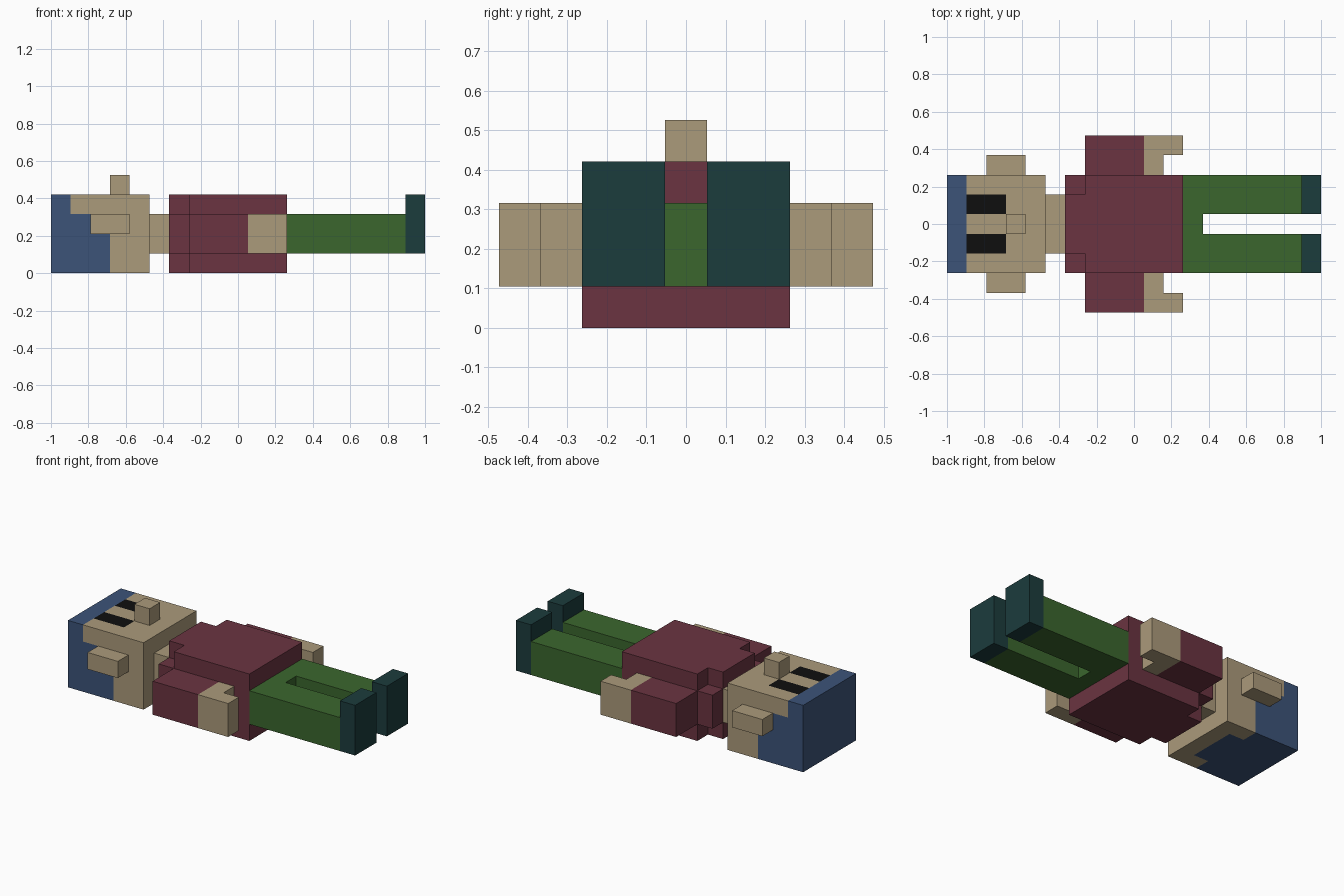
import bpy, bmesh, math

if "Cube" in bpy.data.objects:
    bpy.data.objects.remove(bpy.data.objects["Cube"])

U = 2 / 19                      # one block of the grid
ORIGIN = (-9.5, -4.5, 0)        # grid corner, in blocks


def material(name, rgb):
    m = bpy.data.materials.new(name)
    m.diffuse_color = [(c / 255) ** 2.2 for c in rgb] + [1]
    m.use_nodes = True
    m.node_tree.nodes["Principled BSDF"].inputs["Base Color"].default_value = m.diffuse_color
    return m


SKIN = material("skin", (170, 153, 122))
HAIR = material("hair_blue", (62, 84, 120))
SHIRT = material("shirt_red", (106, 55, 67))
GREEN = material("trouser_green", (61, 102, 49))
SHOE = material("shoe_teal", (33, 62, 63))
BLACK = material("eye_black", (22, 22, 22))


def cells(boxes, mirror=False):
    """Grid cells covered by boxes (x0, x1, y0, y1, z0, z1), in blocks."""
    out = set()
    for x0, x1, y0, y1, z0, z1 in boxes:
        for x in range(x0, x1):
            for y in range(y0, y1):
                for z in range(z0, z1):
                    out.add((x, y, z))
                    if mirror:
                        out.add((x, 8 - y, z))
    return out


def blocks(name, filled, mat):
    """Closed outer skin of a set of cells, merged into large flat faces."""
    bm = bmesh.new()
    for c in filled:
        for axis in range(3):
            for side in (0, 1):
                n = list(c)
                n[axis] += 2 * side - 1
                if tuple(n) in filled:
                    continue
                a, b = (axis + 1) % 3, (axis + 2) % 3
                loop = []
                for da, db in ((0, 0), (1, 0), (1, 1), (0, 1)):
                    p = list(c)
                    p[axis] += side
                    p[a] += da
                    p[b] += db
                    loop.append(bm.verts.new([(p[i] + ORIGIN[i]) * U for i in range(3)]))
                bm.faces.new(loop if side else loop[::-1])
    bmesh.ops.remove_doubles(bm, verts=bm.verts, dist=U * 0.01)
    bmesh.ops.dissolve_limit(bm, angle_limit=math.radians(1), verts=bm.verts, edges=bm.edges)
    me = bpy.data.meshes.new(name)
    bm.to_mesh(me)
    bm.free()
    me.materials.append(mat)
    ob = bpy.data.objects.new(name, me)
    bpy.context.collection.objects.link(ob)
    return ob


# Head: one block split into hair, eyes and skin
head = cells([(0, 5, 2, 7, 0, 4)])
hair = cells([(0, 1, 2, 7, 0, 4), (1, 2, 2, 7, 0, 3), (2, 3, 2, 7, 0, 2), (3, 4, 3, 6, 0, 1)])
eyes = cells([(1, 3, 5, 6, 3, 4)], mirror=True)
blocks("hair", hair, HAIR)
blocks("eyes", eyes, BLACK)
blocks("face", head - hair - eyes, SKIN)
blocks("nose", cells([(3, 4, 4, 5, 4, 5)]), SKIN)
blocks("neck", cells([(5, 6, 3, 6, 1, 3)]), SKIN)

# Torso with stepped shoulders
blocks("torso", cells([(7, 12, 2, 7, 0, 4), (6, 7, 3, 6, 0, 4), (6, 7, 2, 7, 1, 3)]), SHIRT)

# Trousers: hips joining two legs
blocks("trousers", cells([(12, 13, 2, 7, 1, 3), (13, 18, 5, 7, 1, 3)], mirror=True), GREEN)

# Paired parts
PAIRS = [
    ("ear", [(2, 4, 7, 8, 2, 3)], SKIN),
    ("sleeve", [(7, 10, 7, 9, 1, 3)], SHIRT),
    ("hand", [(10, 11, 7, 9, 1, 3), (11, 12, 8, 9, 1, 3)], SKIN),
    ("shoe", [(18, 19, 5, 7, 1, 4)], SHOE),
]
for name, boxes, mat in PAIRS:
    part = cells(boxes)
    blocks("left_" + name, part, mat)
    blocks("right_" + name, {(x, 8 - y, z) for x, y, z in part}, mat)
